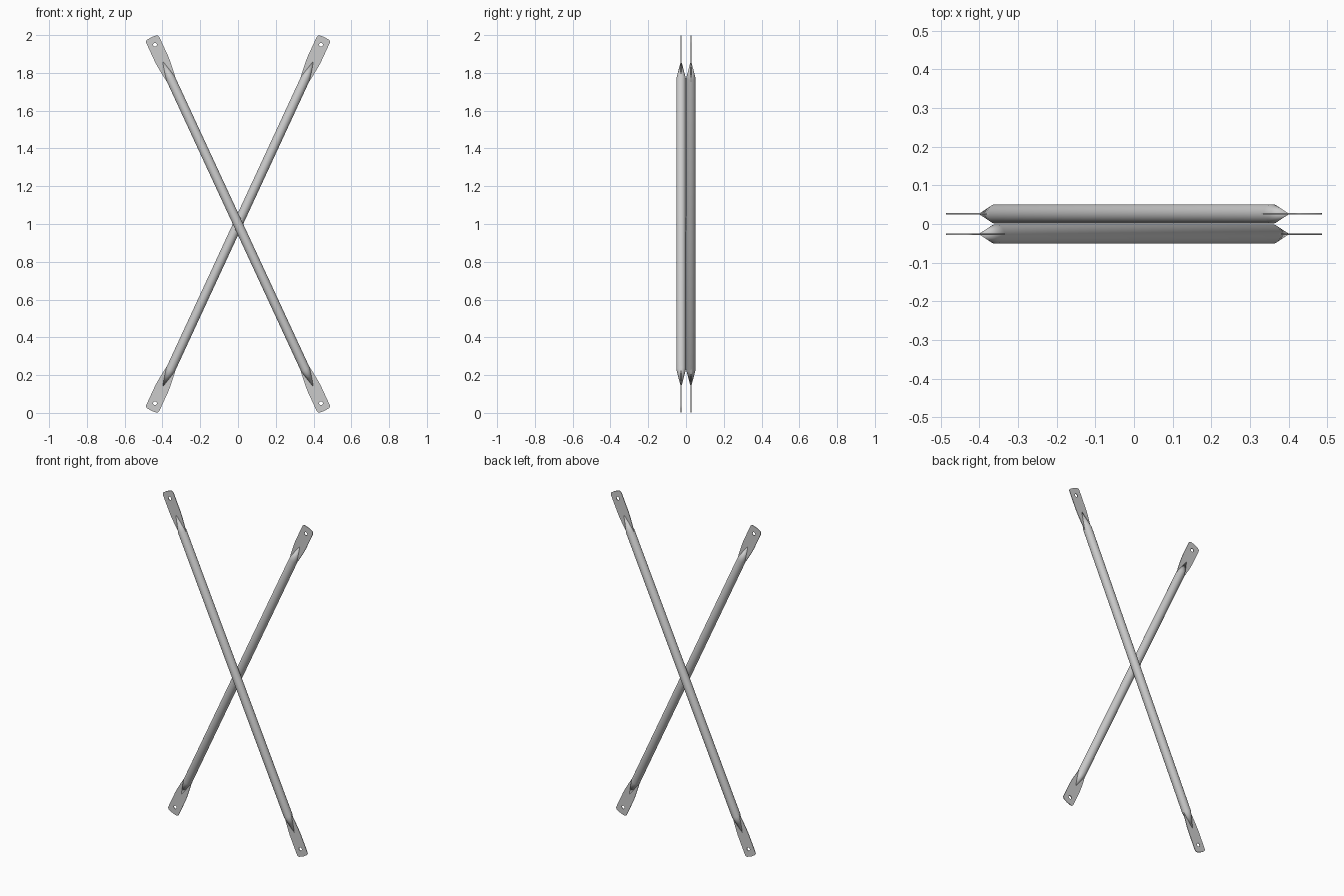
import bpy, bmesh, math
from mathutils import Matrix

if "Cube" in bpy.data.objects:
    bpy.data.objects.remove(bpy.data.objects["Cube"])

R = 0.025          # tube radius
W = 0.038          # half width of flattened end
T = 0.002          # half thickness of flattened end
TILT = math.atan2(0.44, 0.95)
SIDES = 32


def finish(bm, name, y, tilt):
    bmesh.ops.recalc_face_normals(bm, faces=bm.faces)
    bm.transform(Matrix.Translation((0, y, 1)) @ Matrix.Rotation(tilt, 4, 'Y'))
    me = bpy.data.meshes.new(name)
    bm.to_mesh(me)
    bm.free()
    ob = bpy.data.objects.new(name, me)
    bpy.context.collection.objects.link(ob)
    bpy.ops.object.select_all(action='DESELECT')
    ob.select_set(True)
    bpy.context.view_layer.objects.active = ob
    bpy.ops.object.shade_smooth_by_angle(angle=math.radians(20))


def tube(name, y, tilt):
    # round tube pinched to a point at each end
    bm = bmesh.new()
    rings = []
    for s in (-0.85, 0.85):
        rings.append([bm.verts.new((R * math.cos(2 * math.pi * i / SIDES),
                                    R * math.sin(2 * math.pi * i / SIDES), s))
                      for i in range(SIDES)])
    tips = [bm.verts.new((0, 0, s)) for s in (-0.955, 0.955)]
    for i in range(SIDES):
        j = (i + 1) % SIDES
        bm.faces.new((rings[0][i], rings[0][j], rings[1][j], rings[1][i]))
        for ring, tip in zip(rings, tips):
            bm.faces.new((ring[i], ring[j], tip))
    finish(bm, name, y, tilt)


def flat_end(name, y, tilt, flip):
    # flared plate with rounded corners and a bolt hole
    c, r = 1.072, 0.016
    half = [(R * 0.9, 0.82), (R, 0.84), (0.031, 0.885), (0.036, 0.93), (W, 0.96)]
    half += [(W - r + r * math.cos(a), c + r * math.sin(a))
             for a in (math.radians(75) * k / 6 for k in range(7))]
    outline = half + [(0, c + r + 0.002)] + [(-x, z) for x, z in reversed(half)]
    hole = [(0.010 * math.cos(2 * math.pi * k / 24),
             1.046 + 0.010 * math.sin(2 * math.pi * k / 24)) for k in range(24)]
    bm = bmesh.new()
    edges = []
    for loop in (outline, hole):
        vs = [bm.verts.new((x * flip, -T, z * flip)) for x, z in loop]
        edges += [bm.edges.new((vs[i - 1], vs[i])) for i in range(len(vs))]
    bmesh.ops.triangle_fill(bm, edges=edges, use_beauty=True, normal=(0, 1, 0))
    ext = bmesh.ops.extrude_face_region(bm, geom=bm.faces[:], use_keep_orig=True)
    bmesh.ops.translate(bm, vec=(0, 2 * T, 0),
                        verts=[g for g in ext['geom'] if isinstance(g, bmesh.types.BMVert)])
    finish(bm, name, y, tilt)


# two crossing braces, one in front of the other
for label, y, tilt in (("front", -0.026, -TILT), ("back", 0.026, TILT)):
    tube(label + "_brace_tube", y, tilt)
    flat_end(label + "_brace_upper_plate", y, tilt, 1)
    flat_end(label + "_brace_lower_plate", y, tilt, -1)
